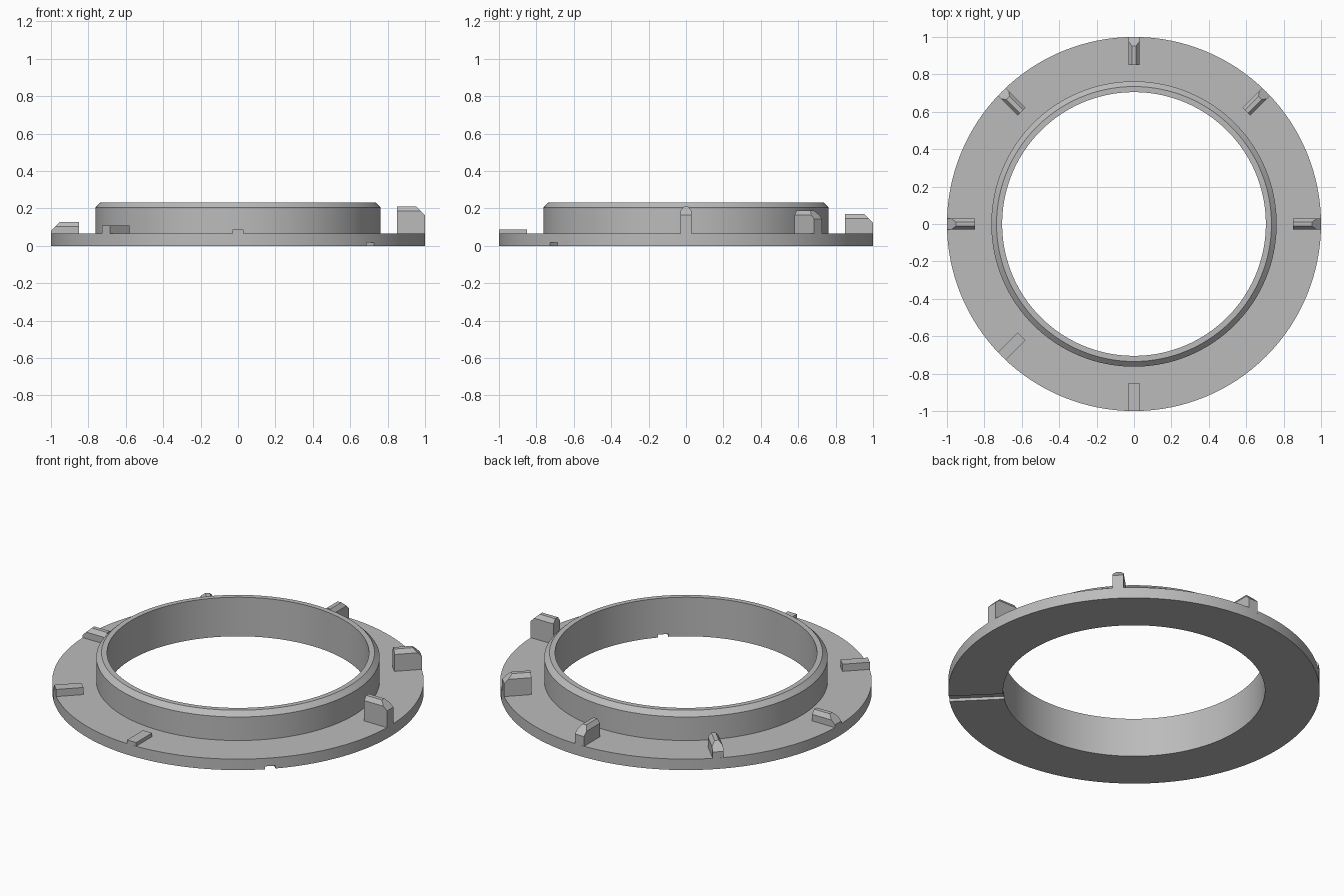
import bpy, bmesh, math
from mathutils import Matrix, Vector

cube = bpy.data.objects.get("Cube")
if cube:
    bpy.data.objects.remove(cube, do_unlink=True)

SEGMENTS = 128
BASE_TOP = 0.065

grey = bpy.data.materials.new("plain grey")
grey.use_nodes = True
colour = (0.5, 0.5, 0.5, 1)
grey.diffuse_color = colour
grey.node_tree.nodes["Principled BSDF"].inputs["Base Color"].default_value = colour


def make_object(name, bm):
    bmesh.ops.recalc_face_normals(bm, faces=bm.faces)
    mesh = bpy.data.meshes.new(name)
    bm.to_mesh(mesh)
    bm.free()
    mesh.materials.append(grey)
    obj = bpy.data.objects.new(name, mesh)
    bpy.context.collection.objects.link(obj)
    return obj


def select_only(obj):
    bpy.ops.object.select_all(action='DESELECT')
    obj.select_set(True)
    bpy.context.view_layer.objects.active = obj


def extrude_along_x(bm, section, start, end):
    """Sweep a (y, z) section from start to end along x."""
    face = bm.faces.new([bm.verts.new((start, y, z)) for y, z in section])
    result = bmesh.ops.extrude_face_region(bm, geom=[face])
    moved = [v for v in result["geom"] if isinstance(v, bmesh.types.BMVert)]
    bmesh.ops.translate(bm, verts=moved, vec=(end - start, 0, 0))


# Flanged ring with a chamfered collar, turned from one closed profile
profile = [(0.705, 0), (1, 0), (1, BASE_TOP), (0.763, BASE_TOP),
           (0.763, 0.205), (0.735, 0.232), (0.705, 0.232)]
bm = bmesh.new()
points = [bm.verts.new((r, 0, z)) for r, z in profile]
edges = [bm.edges.new((a, b)) for a, b in zip(points, points[1:] + points[:1])]
bmesh.ops.spin(bm, geom=points + edges, cent=(0, 0, 0), axis=(0, 0, 1),
               angle=math.tau, steps=SEGMENTS, use_merge=True)
bmesh.ops.remove_doubles(bm, verts=bm.verts, dist=0.0001)
ring = make_object("flanged_ring", bm)

# Index groove cut radially across the underside
bm = bmesh.new()
extrude_along_x(bm, [(-0.028, -0.05), (0.028, -0.05), (0.028, 0.017), (-0.028, 0.017)], 0.6, 1.1)
bm.transform(Matrix.Rotation(math.radians(-45), 4, 'Z'))
cutter = make_object("groove_cutter", bm)
cutter.hide_render = True
select_only(ring)
cut = ring.modifiers.new("groove", 'BOOLEAN')
cut.operation = 'DIFFERENCE'
cut.solver = 'EXACT'
cut.object = cutter
bpy.ops.object.modifier_apply(modifier=cut.name)
bpy.data.objects.remove(cutter, do_unlink=True)
select_only(ring)
bpy.ops.object.shade_smooth_by_angle(angle=math.radians(25))

# Radial tabs stepping down in height around the flange
for i in range(7):
    top = 0.21 - 0.0205 * i
    half = 0.03
    bm = bmesh.new()
    if i < 5:
        # Tall tabs have a ridged top and a sloped outer end
        section = [(-half, 0.05), (half, 0.05), (half, top - 0.024),
                   (0.012, top), (-0.012, top), (-half, top - 0.024)]
    else:
        section = [(-half, 0.05), (half, 0.05), (half, top), (-half, top)]
    extrude_along_x(bm, section, 0.85, 0.9995)
    if i < 5:
        cut = bmesh.ops.bisect_plane(
            bm, geom=bm.verts[:] + bm.edges[:] + bm.faces[:],
            plane_co=Vector((0.953, 0, top)), plane_no=Vector((1, 0, 1)),
            clear_outer=True)
        rim = [e for e in cut["geom_cut"] if isinstance(e, bmesh.types.BMEdge)]
        bmesh.ops.holes_fill(bm, edges=rim)
    bm.transform(Matrix.Rotation(math.radians(45 * i), 4, 'Z'))
    make_object(f"height_tab_{i + 1}", bm)
